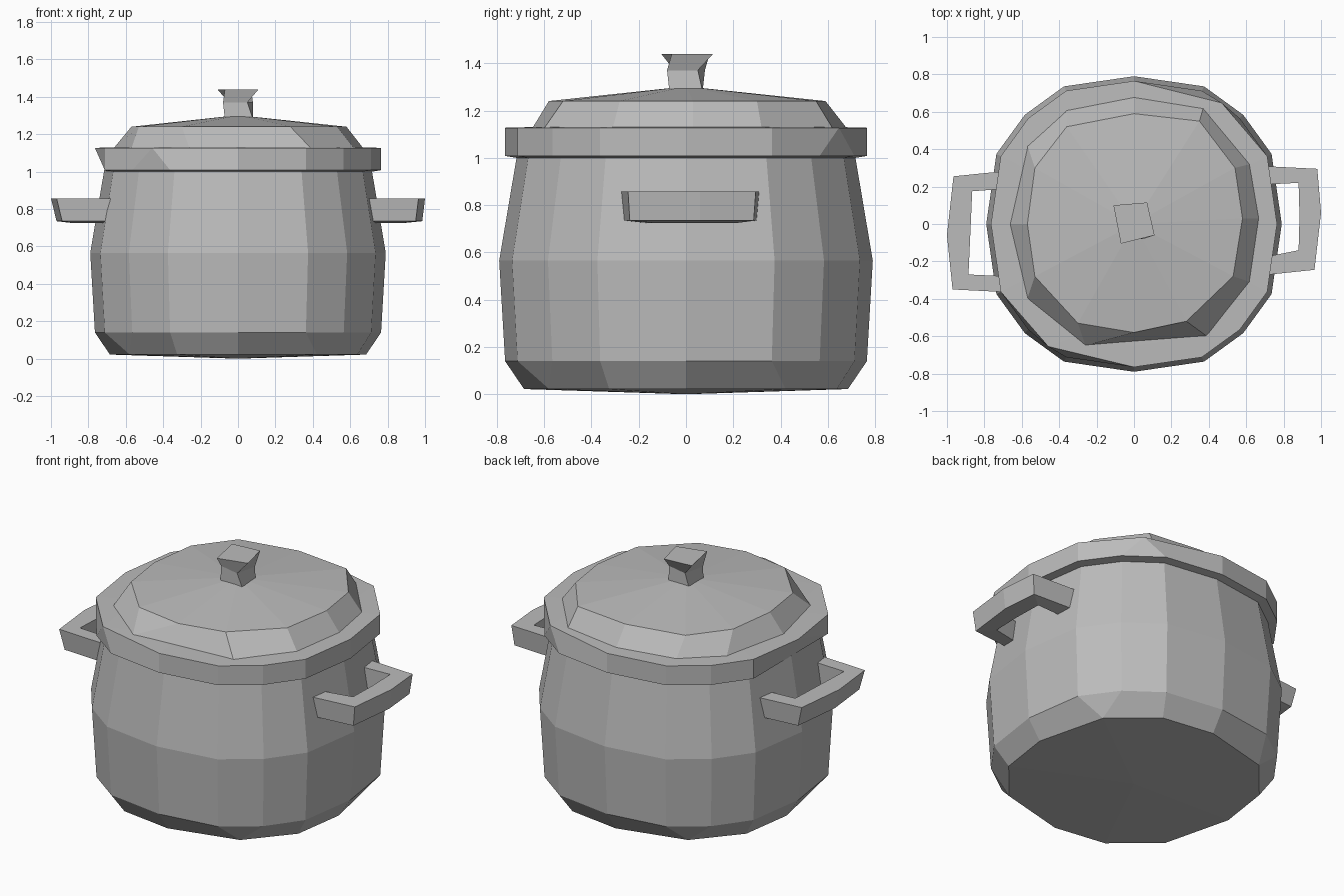
import bpy
import bmesh
from math import radians, cos, sin

cube = bpy.data.objects.get("Cube")
if cube:
    bpy.data.objects.remove(cube)

grey = bpy.data.materials.new("pot grey")
grey.use_nodes = True
color = (0.5, 0.5, 0.5, 1)
grey.diffuse_color = color
grey.node_tree.nodes["Principled BSDF"].inputs["Base Color"].default_value = color

# Sixteen corners, slightly bunched toward the diagonals
ANGLES = [q + a for q in (0, 90, 180, 270) for a in (0, 27, 45, 63)]


def ring(r, z, moved=None):
    """Faceted ring; moved gives new angles to some corners so that they merge."""
    points = []
    for a in ANGLES:
        t = (moved or {}).get(a, a)
        d = r if t % 90 == 0 else r * 1.045
        points.append((d * cos(radians(t)), d * sin(radians(t)), z))
    return points


def at(z, outline):
    return [(x, y, z) for x, y in outline]


def loft(name, rings, top=None, bottom=None):
    """Skin a stack of rings; an end is a flat cap, or a fan to the given height."""
    bm = bmesh.new()
    rows = [[bm.verts.new(p) for p in points] for points in rings]
    n = len(rows[0])
    for low, high in zip(rows, rows[1:]):
        for i in range(n):
            j = (i + 1) % n
            bm.faces.new((low[i], low[j], high[j], high[i]))
    for row, z in ((rows[0], bottom), (rows[-1], top)):
        if z is None:
            bm.faces.new(row)
        else:
            tip = bm.verts.new((0, 0, z))
            for i in range(n):
                bm.faces.new((row[i], row[(i + 1) % n], tip))
    bmesh.ops.remove_doubles(bm, verts=bm.verts, dist=0.001)
    bmesh.ops.recalc_face_normals(bm, faces=bm.faces)
    mesh = bpy.data.meshes.new(name)
    bm.to_mesh(mesh)
    bm.free()
    mesh.materials.append(grey)
    obj = bpy.data.objects.new(name, mesh)
    bpy.context.collection.objects.link(obj)


# Body, whose base has only twelve corners
base = {}
for q in (0, 90, 180, 270):
    base[q + 27] = base[q + 45] = q + 36
loft("pot_body", [ring(0.685, 0.022, base), ring(0.765, 0.14),
                  ring(0.79, 0.565), ring(0.715, 1.01)], bottom=0.0)

# Rim with a few merged corners
top_merge = {45: 54, 63: 54, 225: 235, 243: 235}
low_merge = {180: 207}
loft("lid_rim", [ring(0.69, 0.995), ring(0.765, 1.008, low_merge),
                 ring(0.765, 1.127, top_merge), ring(0.65, 1.13)])

# Lid dome
lid_low = [(.67, .03), (.62, .32), (.37, .62), (0, .68), (-.36, .61), (-.57, .42),
           (-.665, 0), (-.57, -.4), (-.26, -.65), (-.26, -.65), (.39, -.6), (.62, -.31)]
lid_high = [(.58, .03), (.54, .3), (.35, .55), (0, .59), (-.36, .52), (-.53, .3),
            (-.57, 0), (-.53, -.28), (-.3, -.53), (0, -.58), (.28, -.52), (.53, -.28)]
loft("lid_dome", [at(1.125, lid_low), at(1.24, lid_high)], top=1.302)

# Knob
knob_low = [(-.07, -.07), (.08, -.07), (.07, .07), (-.07, .07)]
knob_mid = [(-.08, -.05), (.05, -.08), (.08, .05), (-.05, .08)]
knob_top = [(-.07, -.105), (.11, -.06), (.07, .115), (-.11, .1)]
loft("lid_knob", [at(1.28, knob_low), at(1.37, knob_mid), at(1.44, knob_top)])


# Handles: a rectangular section swept round a bracket
def handle(name, outer, inner, slant):
    bars = []
    for (ox, oy), (ix, iy) in zip(outer, inner):
        bars.append([(ox - slant, oy * 0.97, 0.735), (ix, iy, 0.725),
                     (ix, iy, 0.857), (ox, oy, 0.857)])
    loft(name, bars)


handle("left_handle",
       [(.68, .31), (.98, .295), (1.0, .06), (.965, -.245), (.68, -.275)],
       [(.68, .21), (.88, .22), (.885, .04), (.88, -.14), (.68, -.18)], 0.015)
handle("right_handle",
       [(-.67, .285), (-.965, .255), (-1.0, -.06), (-.97, -.35), (-.67, -.365)],
       [(-.67, .19), (-.865, .175), (-.875, -.05), (-.885, -.27), (-.67, -.28)], -0.03)
